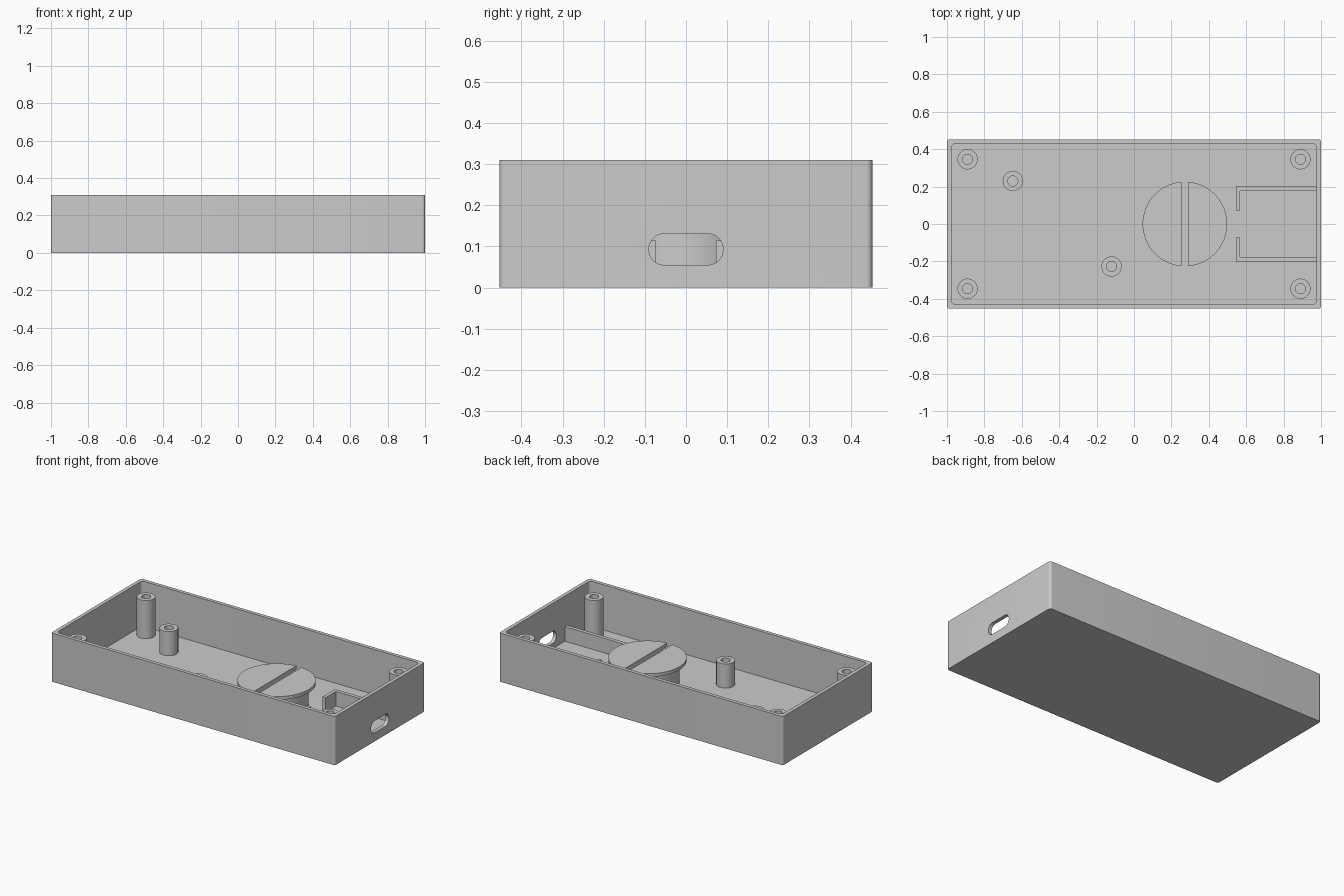
import bpy, bmesh, math

if "Cube" in bpy.data.objects:
    bpy.data.objects.remove(bpy.data.objects["Cube"])

HX, HY, H = 1.0, 0.453, 0.31      # tray half sizes and height
WALL, FLOOR = 0.023, 0.022
SINK = 0.012                      # parts start slightly inside the floor

grey = bpy.data.materials.new("light_grey")
grey.diffuse_color = (0.6, 0.6, 0.6, 1)
grey.use_nodes = True
grey.node_tree.nodes["Principled BSDF"].inputs["Base Color"].default_value = grey.diffuse_color


def finish(name, bm):
    bmesh.ops.recalc_face_normals(bm, faces=bm.faces[:])
    mesh = bpy.data.meshes.new(name)
    bm.to_mesh(mesh)
    bm.free()
    mesh.materials.append(grey)
    obj = bpy.data.objects.new(name, mesh)
    bpy.context.collection.objects.link(obj)
    return obj


def smooth(obj):
    bpy.ops.object.select_all(action='DESELECT')
    obj.select_set(True)
    bpy.context.view_layer.objects.active = obj
    bpy.ops.object.shade_smooth_by_angle(angle=math.radians(30))


def prism(name, pts, lo, hi, place=lambda u, v, w: (u, v, w)):
    """Extrude a closed 2D outline from lo to hi."""
    bm = bmesh.new()
    a = [bm.verts.new(place(u, v, lo)) for u, v in pts]
    b = [bm.verts.new(place(u, v, hi)) for u, v in pts]
    n = len(pts)
    bm.faces.new(a)
    bm.faces.new(b)
    for i in range(n):
        j = (i + 1) % n
        bm.faces.new((a[i], a[j], b[j], b[i]))
    return finish(name, bm)


def rounded_rect(hx, hy, r, seg=8):
    pts = []
    for q, (sx, sy) in enumerate(((1, 1), (-1, 1), (-1, -1), (1, -1))):
        for i in range(seg + 1):
            t = math.pi / 2 * (q + i / seg)
            pts.append((sx * (hx - r) + r * math.cos(t), sy * (hy - r) + r * math.sin(t)))
    return pts


def cut(obj, cutter):
    mod = obj.modifiers.new("cut", 'BOOLEAN')
    mod.operation = 'DIFFERENCE'
    mod.solver = 'EXACT'
    mod.object = cutter
    bpy.context.view_layer.objects.active = obj
    bpy.ops.object.modifier_apply(modifier=mod.name)
    bpy.data.objects.remove(cutter)


def tube(name, x, y, top, r_out=0.054, r_in=0.027, seg=40):
    """Hollow screw post standing on the floor."""
    bm = bmesh.new()
    rings = []
    for r, z in ((r_out, SINK), (r_out, top), (r_in, top), (r_in, SINK)):
        rings.append([bm.verts.new((x + r * math.cos(2 * math.pi * i / seg),
                                    y + r * math.sin(2 * math.pi * i / seg), z))
                      for i in range(seg)])
    for k in range(4):
        a, b = rings[k], rings[(k + 1) % 4]
        for i in range(seg):
            j = (i + 1) % seg
            bm.faces.new((a[i], a[j], b[j], b[i]))
    smooth(finish(name, bm))


def half_disc(name, cx, r, gap, side, lo, hi, seg=40):
    """Circle segment on one side of a straight slot."""
    a = math.acos(gap / r)
    pts = [(cx + side * r * math.cos(t), r * math.sin(t))
           for t in (-a + 2 * a * i / seg for i in range(seg + 1))]
    smooth(prism(name, pts, lo, hi))


# Open tray with a rounded port opening in the right wall
tray = prism("tray", rounded_rect(HX, HY, 0.015), 0, H)
cut(tray, prism("cavity", rounded_rect(HX - WALL, HY - WALL, 0.025), FLOOR, H + 0.1))
cut(tray, prism("port_opening", rounded_rect(0.09, 0.038, 0.037), 0.9, 1.1,
                lambda u, v, w: (w, u, v + 0.093)))
smooth(tray)

# Tall corner posts for the lid and two shorter board posts
for sx, side in ((-1, "left"), (1, "right")):
    for sy, end in ((-1, "front"), (1, "back")):
        tube(f"corner_post_{end}_{side}", sx * 0.89, sy * 0.346, 0.265)
tube("board_post_back", -0.648, 0.23, 0.176)
tube("board_post_front", -0.12, -0.227, 0.176)

# Split spool: narrow core below a wider thin flange
for side, label in ((-1, "left"), (1, "right")):
    half_disc(f"spool_core_{label}", 0.272, 0.185, 0.018, side, SINK, 0.16)
    half_disc(f"spool_flange_{label}", 0.272, 0.226, 0.018, side, 0.155, 0.176)

# L-shaped rails holding the connector board behind the port
for s, label in ((1, "back"), (-1, "front")):
    outline = [(0.985, 0.2), (0.545, 0.2), (0.545, 0.073),
               (0.567, 0.073), (0.567, 0.176), (0.985, 0.176)]
    prism(f"port_rail_{label}", [(x, s * y) for x, y in outline], SINK, 0.115)
